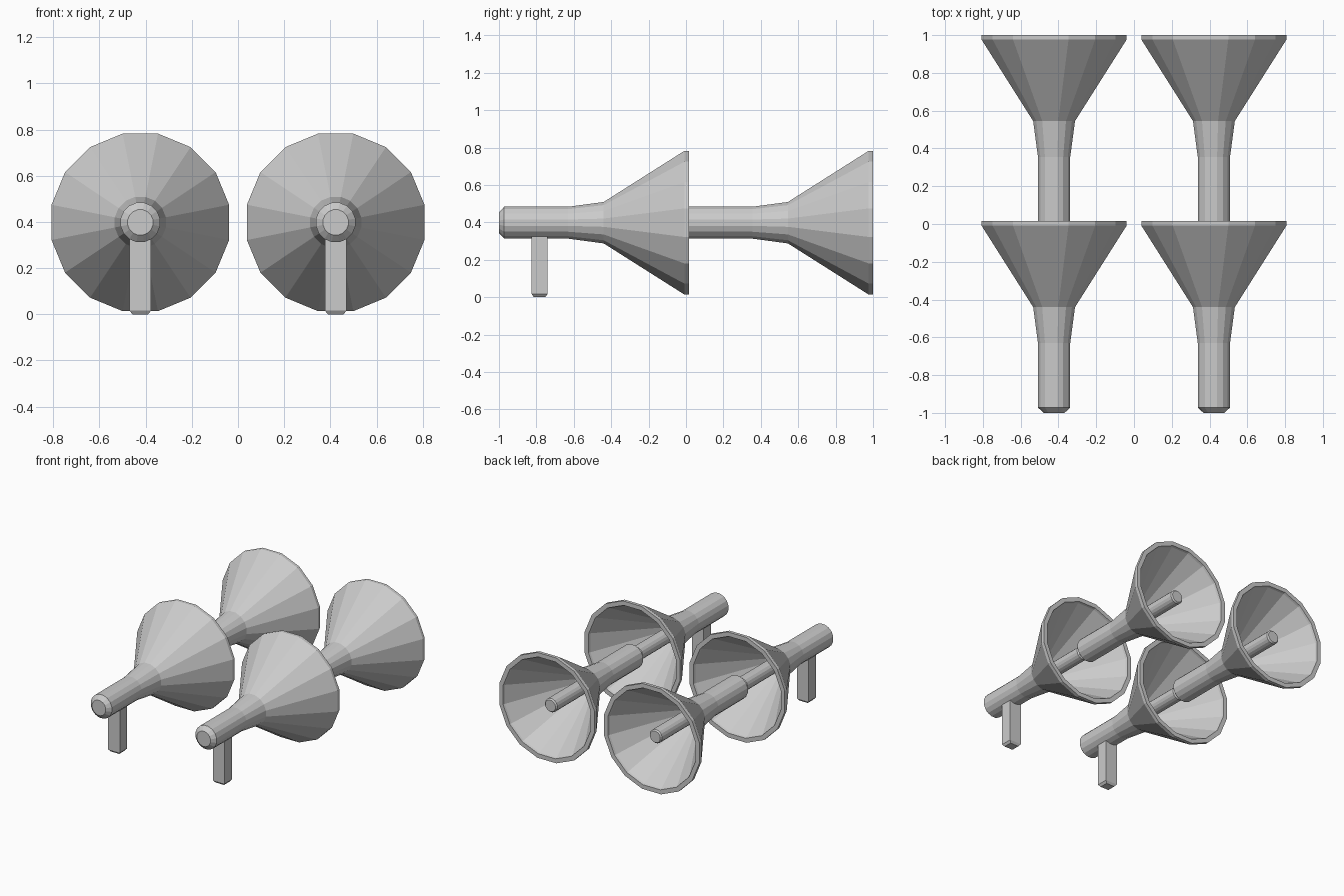
import bpy, bmesh, math

if "Cube" in bpy.data.objects:
    bpy.data.objects.remove(bpy.data.objects["Cube"])

SIDES = 16
AXIS_X, AXIS_Z = 0.423, 0.398   # horn axis position
STEP = 0.985                    # spacing between front and back horns

# (y, radius): tip, tube, neck, bell, rim, then back down the inside and out along the rod
HORN = [(-1.0, 0.056), (-0.972, 0.087), (-0.63, 0.087), (-0.44, 0.113),
        (-0.008, 0.392), (0.015, 0.392), (0.015, 0.36), (0.0, 0.355),
        (-0.43, 0.085), (-0.45, 0.05), (-0.035, 0.05), (-0.025, 0.042)]


def make_object(name, bm):
    bmesh.ops.recalc_face_normals(bm, faces=bm.faces)
    mesh = bpy.data.meshes.new(name)
    bm.to_mesh(mesh)
    bm.free()
    obj = bpy.data.objects.new(name, mesh)
    bpy.context.collection.objects.link(obj)
    return obj


def lathe_y(name, profile, cx, cy, cz):
    """Revolve a profile around an axis parallel to y, with both ends capped."""
    bm = bmesh.new()
    rings = []
    for y, r in profile:
        ring = []
        for i in range(SIDES):
            a = 2 * math.pi * (i + 0.5) / SIDES
            ring.append(bm.verts.new((cx + r * math.cos(a), cy + y, cz + r * math.sin(a))))
        rings.append(ring)
    for a, b in zip(rings, rings[1:]):
        for i in range(SIDES):
            j = (i + 1) % SIDES
            bm.faces.new((a[i], a[j], b[j], b[i]))
    bm.faces.new(rings[0])
    bm.faces.new(rings[-1])
    return make_object(name, bm)


def leg(name, cx, cy):
    """Square post with a tapered foot."""
    bm = bmesh.new()
    rings = []
    for z, hx, hy in [(0, 0.034, 0.031), (0.016, 0.047, 0.042), (0.36, 0.047, 0.042)]:
        rings.append([bm.verts.new((cx + sx * hx, cy + sy * hy, z))
                      for sx, sy in ((-1, -1), (1, -1), (1, 1), (-1, 1))])
    for a, b in zip(rings, rings[1:]):
        for i in range(4):
            j = (i + 1) % 4
            bm.faces.new((a[i], a[j], b[j], b[i]))
    bm.faces.new(rings[0])
    bm.faces.new(rings[-1])
    return make_object(name, bm)


# Two rows of horns, with support legs under the front pair
for side, sx in (("left", -1), ("right", 1)):
    lathe_y("front_horn_" + side, HORN, sx * AXIS_X, 0, AXIS_Z)
    lathe_y("back_horn_" + side, HORN, sx * AXIS_X, STEP, AXIS_Z)
    leg("front_leg_" + side, sx * AXIS_X, -0.783)
